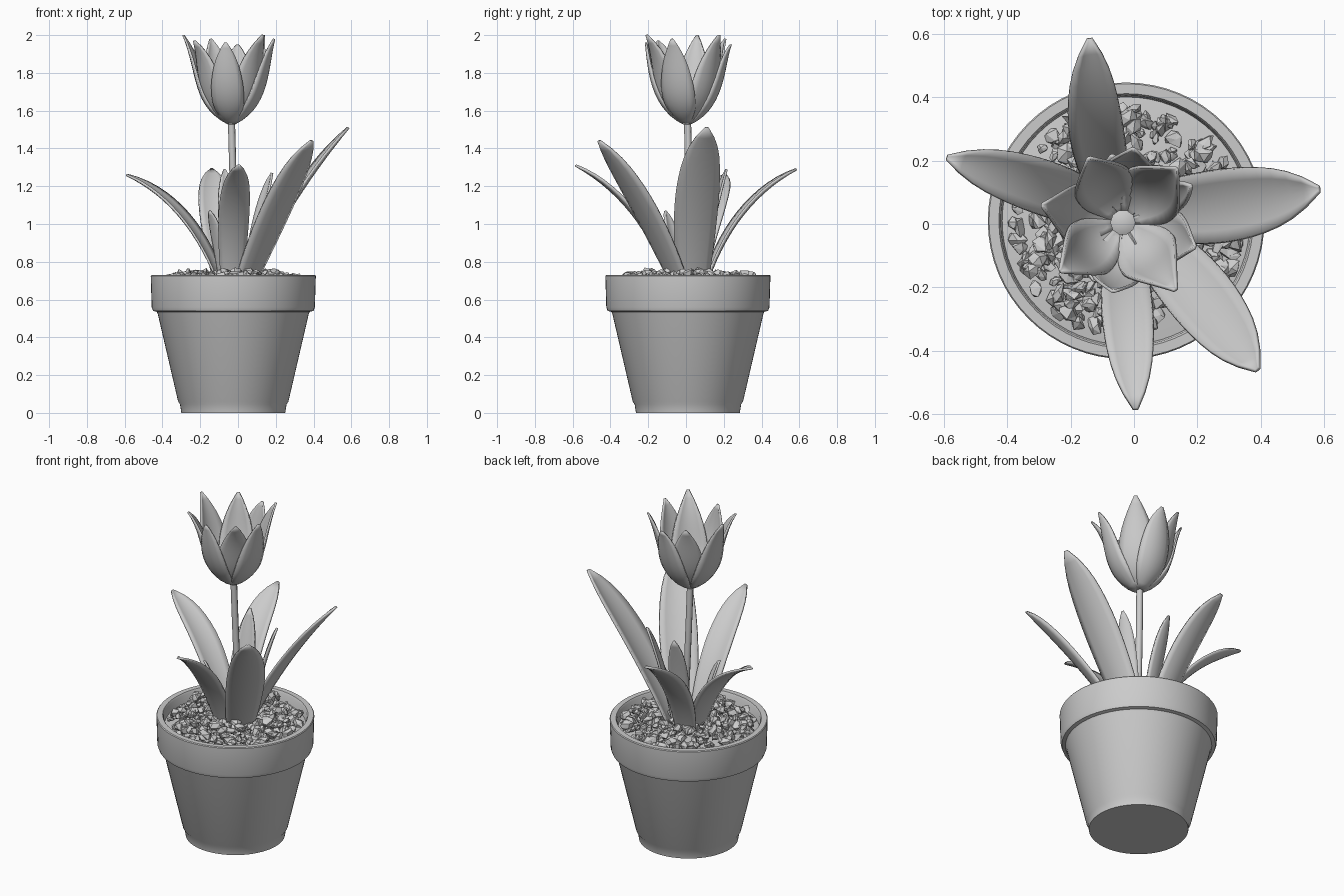
import bpy, bmesh, math, random
from mathutils import Vector, Matrix

random.seed(4)
cube = bpy.data.objects.get("Cube")
if cube:
    bpy.data.objects.remove(cube, do_unlink=True)

clay = bpy.data.materials.new("plain grey")
clay.use_nodes = True
GREY = (0.6, 0.6, 0.6, 1)
clay.diffuse_color = GREY
clay.node_tree.nodes["Principled BSDF"].inputs["Base Color"].default_value = GREY

POT = Vector((-0.025, 0.01, 0))
FLOWER = Vector((-0.035, 0.005, 0))


def finish(name, bm, angle=None):
    """Turn a bmesh into a named object, smooth below the given angle."""
    bmesh.ops.recalc_face_normals(bm, faces=bm.faces)
    mesh = bpy.data.meshes.new(name)
    bm.to_mesh(mesh)
    bm.free()
    obj = bpy.data.objects.new(name, mesh)
    bpy.context.collection.objects.link(obj)
    mesh.materials.append(clay)
    if angle:
        bpy.ops.object.select_all(action='DESELECT')
        obj.select_set(True)
        bpy.context.view_layer.objects.active = obj
        bpy.ops.object.shade_smooth_by_angle(angle=math.radians(angle))
    return obj


def lathe(name, profile, centre, sides, angle):
    bm = bmesh.new()
    verts = [bm.verts.new(centre + Vector((r, 0, z))) for r, z in profile]
    edges = [bm.edges.new(pair) for pair in zip(verts, verts[1:])]
    bmesh.ops.spin(bm, geom=verts + edges, cent=centre, axis=(0, 0, 1),
                   angle=math.tau, steps=sides, use_merge=True)
    bmesh.ops.remove_doubles(bm, verts=bm.verts, dist=0.0005)
    return finish(name, bm, angle)


def through(points, t):
    """Smooth curve passing through evenly spaced points."""
    n = len(points) - 1
    total = Vector((0, 0, 0))
    for i, p in enumerate(points):
        k = 1.0
        for j in range(n + 1):
            if j != i:
                k *= (t * n - j) / (i - j)
        total += Vector(p) * k
    return total


def lerp_list(values, t):
    f = t * (len(values) - 1)
    i = min(int(f), len(values) - 2)
    return values[i] + (values[i + 1] - values[i]) * (f - i)


def blade(name, points, width, shape, cup, thick, rows=14, cols=6):
    """Cupped leaf or petal along a curve, curling towards its upper side."""
    bm = bmesh.new()
    run = Vector(points[-1]) - Vector(points[0])
    side = Vector((-run.y, run.x, 0)).normalized()
    grid = []
    for r in range(rows + 1):
        t = r / rows
        c = through(points, t)
        a, b = max(t - 0.01, 0), min(t + 0.01, 1)
        tangent = (through(points, b) - through(points, a)).normalized()
        up = tangent.cross(side)
        if up.z < 0:
            up.negate()
        half = width * lerp_list(shape, t) / 2
        row = []
        for k in range(cols + 1):
            u = 2 * k / cols - 1
            row.append(bm.verts.new(c + side * u * half + up * cup * half * u * u))
        grid.append(row)
    for low, high in zip(grid, grid[1:]):
        for k in range(cols):
            bm.faces.new((low[k], low[k + 1], high[k + 1], high[k]))
    obj = finish(name, bm, 35)
    mod = obj.modifiers.new("thickness", 'SOLIDIFY')
    mod.thickness = thick
    mod.offset = 0
    return obj


# Pot with foot, tapered body, heavy rim and hollow top
lathe("pot", [(0, 0), (0.275, 0), (0.282, 0.045), (0.292, 0.06), (0.4, 0.525),
              (0.405, 0.535), (0.425, 0.54), (0.432, 0.56), (0.437, 0.725),
              (0.433, 0.73), (0.402, 0.73), (0.396, 0.72), (0.385, 0.6), (0, 0.6)],
      POT, 64, 30)

# Soil and the loose stones on it
lathe("soil", [(0, 0.7), (0.25, 0.69), (0.392, 0.67)], POT, 48, 30)
bm = bmesh.new()
for i in range(430):
    r = 0.365 * math.sqrt(random.random())
    a = random.uniform(0, math.tau)
    size = random.uniform(0.016, 0.032)
    height = random.uniform(0.69, 0.745) - 0.03 * (r / 0.365) ** 4
    place = POT + Vector((r * math.cos(a), r * math.sin(a), height))
    turn = Matrix.Rotation(random.uniform(0, math.tau), 4, 'Z') @ \
        Matrix.Rotation(random.uniform(0, math.tau), 4, 'X')
    stretch = Matrix.Diagonal((random.uniform(0.9, 1.5), 1, random.uniform(0.5, 0.9), 1))
    new = bmesh.ops.create_icosphere(bm, subdivisions=1, radius=size,
                                     matrix=Matrix.Translation(place) @ turn @ stretch)
    for v in new["verts"]:
        v.co += Vector([random.uniform(-0.3, 0.3) * size for _ in range(3)])
finish("stones", bm)

# Stem
curve = bpy.data.curves.new("stem", 'CURVE')
curve.dimensions = '3D'
curve.bevel_depth = 0.019
curve.bevel_resolution = 2
curve.use_fill_caps = True
spline = curve.splines.new('POLY')
path = [(0, 0.02, 0.66), (-0.018, 0.018, 1.0), (-0.028, 0.013, 1.3), (-0.035, 0.008, 1.56)]
spline.points.add(len(path) - 1)
for p, co in zip(spline.points, path):
    p.co = (*co, 1)
stem = bpy.data.objects.new("stem", curve)
bpy.context.collection.objects.link(stem)
curve.materials.append(clay)

# Leaves: base, middle and tip of each, then width
LEAF = [0.72, 0.81, 0.89, 0.95, 0.99, 1, 0.98, 0.91, 0.78, 0.55, 0.08]
leaves = {
    "leaf_right": ([(-0.1, 0.04, 0.69), (-0.3, 0.12, 1.04), (-0.59, 0.21, 1.26)], 0.17),
    "leaf_left": ([(0.06, 0.04, 0.69), (0.3, 0.06, 1.12), (0.585, 0.11, 1.51)], 0.23),
    "leaf_front_left": ([(0.05, -0.05, 0.69), (0.22, -0.24, 1.08), (0.39, -0.46, 1.44)], 0.21),
    "leaf_front": ([(-0.03, -0.09, 0.69), (-0.02, -0.29, 1.06), (0.005, -0.585, 1.31)], 0.16),
    "leaf_back": ([(-0.07, 0.11, 0.69), (-0.12, 0.3, 1.05), (-0.14, 0.585, 1.29)], 0.17),
    "small_leaf_back": ([(-0.03, 0.08, 0.69), (-0.05, 0.14, 1.0), (-0.07, 0.215, 1.29)], 0.11),
    "small_leaf_left": ([(0.05, 0.05, 0.69), (0.11, 0.08, 1.0), (0.18, 0.12, 1.27)], 0.1),
    "small_leaf_front": ([(-0.08, -0.04, 0.69), (-0.11, -0.07, 0.9), (-0.15, -0.11, 1.07)], 0.08),
}
for name, (points, width) in leaves.items():
    blade(name, points, width, LEAF, 0.22, 0.012)

# Petals: direction in degrees, tip radius, tip height and width
PETAL = [0.2, 0.6, 0.85, 0.97, 1, 0.98, 0.91, 0.79, 0.61, 0.37, 0.06]
petals = [(168, 0.26, 2.0, 0.19), (218, 0.25, 1.97, 0.19), (262, 0.22, 1.96, 0.17),
          (308, 0.27, 2.0, 0.2), (341, 0.24, 1.98, 0.18), (45, 0.24, 2.0, 0.21),
          (82, 0.235, 1.95, 0.18), (118, 0.23, 1.98, 0.19)]
for i, (angle, reach, top, width) in enumerate(petals):
    a = math.radians(angle)
    out = Vector((math.cos(a), math.sin(a), 0))
    scale = 1 - 0.07 * (i % 2)
    outline = [(0.015, 1.53), (0.145 * scale, 1.65), (0.2 * scale, 1.81), (reach, top)]
    points = [FLOWER + out * r + Vector((0, 0, z)) for r, z in outline]
    blade(f"petal_{i + 1}", points, width, PETAL, 0.3, 0.01)

# Pistil inside the flower
lathe("pistil", [(0, 1.54), (0.03, 1.56), (0.025, 1.7), (0.04, 1.74), (0, 1.76)],
      FLOWER, 10, 30)
